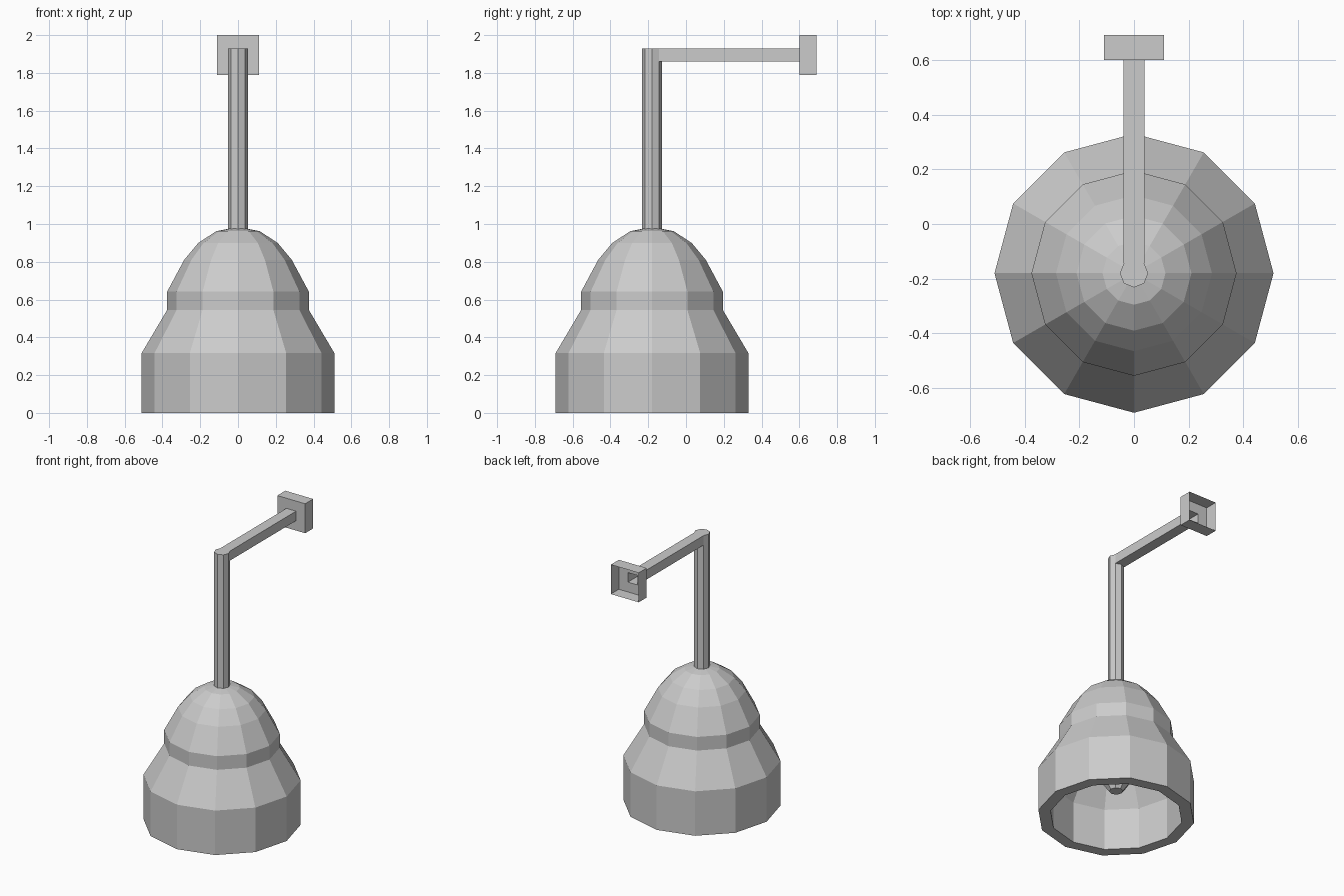
import bpy
import math

cube = bpy.data.objects.get("Cube")
if cube:
    bpy.data.objects.remove(cube, do_unlink=True)

AXIS_Y = -0.18      # vertical axis shared by shade, bulb and pole
WALL_Y = 0.60       # front plane of the wall bracket
WALL_END = 0.69

metal = bpy.data.materials.new("grey metal")
metal.use_nodes = True
grey = (0.6, 0.6, 0.6, 1)
metal.diffuse_color = grey
metal.node_tree.nodes["Principled BSDF"].inputs["Base Color"].default_value = grey


def make(name, verts, faces):
    mesh = bpy.data.meshes.new(name)
    mesh.from_pydata(verts, [], faces)
    mesh.materials.append(metal)
    obj = bpy.data.objects.new(name, mesh)
    bpy.context.collection.objects.link(obj)
    return obj


def lathe(name, profile, sides):
    """Flat-sided solid of revolution; profile runs bottom-outside to the top axis."""
    verts, faces, rings = [], [], []
    for r, z in profile:
        start = len(verts)
        count = sides if r > 0 else 1
        for i in range(count):
            a = math.tau * i / sides
            verts.append((r * math.cos(a), AXIS_Y + r * math.sin(a), z))
        rings.append([start + i % count for i in range(sides)])
    for low, high in zip(rings, rings[1:]):
        for i in range(sides):
            j = (i + 1) % sides
            loop = [low[i], low[j], high[j], high[i]]
            faces.append(list(dict.fromkeys(loop)))
    return make(name, verts, faces)


def rect(hw, z0, z1, y):
    return [(-hw, y, z0), (hw, y, z0), (hw, y, z1), (-hw, y, z1)]


def loft(name, loops):
    """Bridge a chain of four-cornered loops into an open shell."""
    verts = [v for loop in loops for v in loop]
    faces = []
    for k in range(len(loops) - 1):
        a, b = 4 * k, 4 * k + 4
        for i in range(4):
            j = (i + 1) % 4
            faces.append((a + i, a + j, b + j, b + i))
    return make(name, verts, faces)


# Thick bell shade: inner surface, rim, then outer surface
inner = [(0, 0.89), (0.15, 0.83), (0.22, 0.75), (0.295, 0.61),
         (0.295, 0.52), (0.43, 0.295), (0.43, 0)]
outer = [(0.51, 0), (0.51, 0.317), (0.375, 0.545), (0.375, 0.642),
         (0.285, 0.81), (0.21, 0.90), (0.115, 0.962), (0, 0.985)]
lathe("bell_shade", inner + outer, 12)

# Bulb hanging inside the shade
lathe("bulb", [(0, 0.19), (0.045, 0.19), (0.09, 0.25), (0.1, 0.33),
               (0.07, 0.42), (0.05, 0.5), (0.05, 0.9), (0, 0.9)], 8)

# Octagonal pole
lathe("pole", [(0, 0.96), (0.052, 0.96), (0.052, 1.928), (0, 1.928)], 8)

# Hollow arm and open-backed wall bracket
arm_end = rect(0.038, 1.86, 1.928, WALL_Y)
loft("arm", [rect(0.038, 1.86, 1.928, AXIS_Y + 0.037), arm_end])
loft("wall_bracket", [arm_end, rect(0.11, 1.79, 2.0, WALL_Y),
                      rect(0.11, 1.79, 2.0, WALL_END)])
